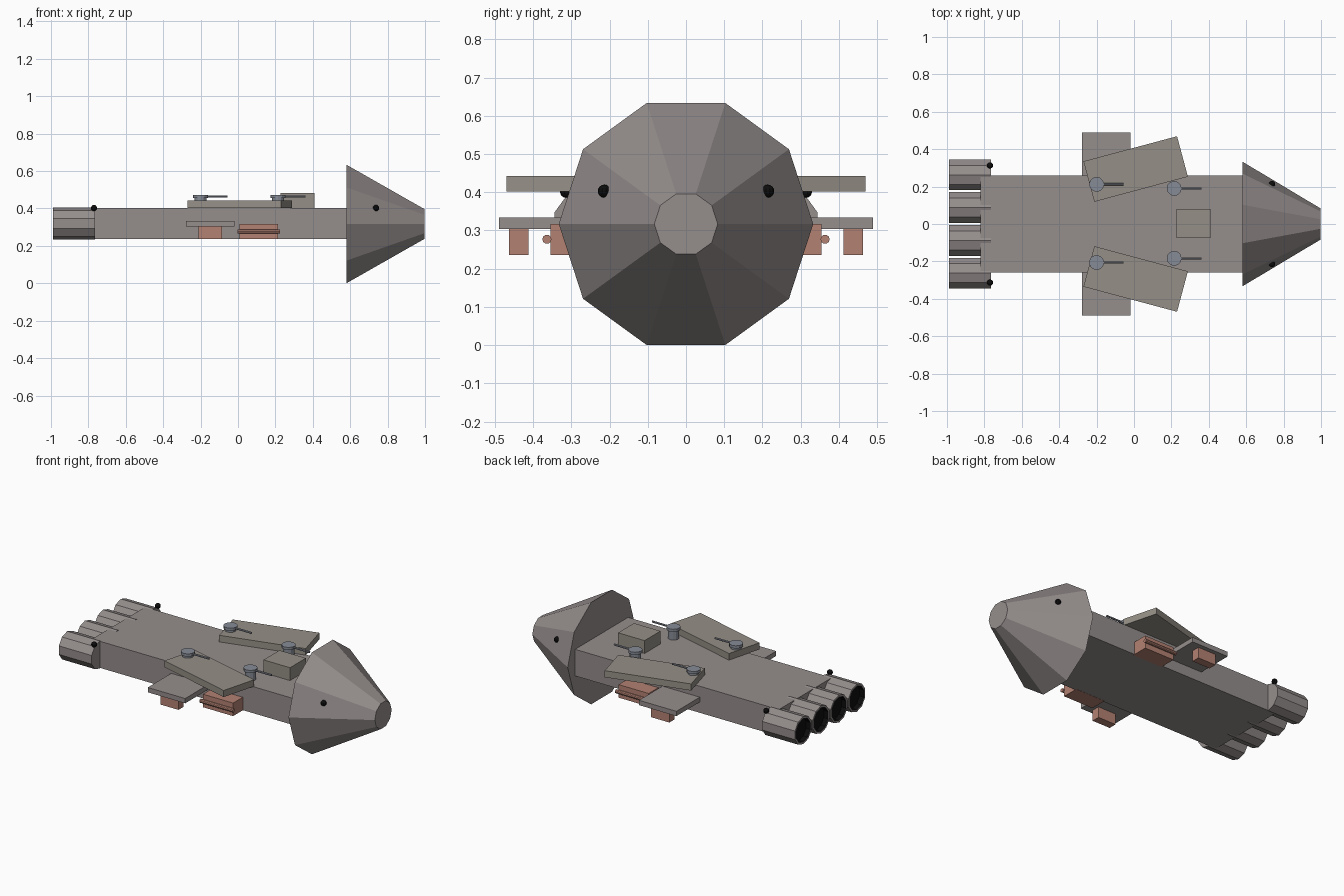
import bpy, bmesh
from math import sin, cos, pi, radians
from mathutils import Matrix, Vector

if "Cube" in bpy.data.objects:
    bpy.data.objects.remove(bpy.data.objects["Cube"])


def material(name, rgb):
    m = bpy.data.materials.new(name)
    m.diffuse_color = (*rgb, 1)
    m.use_nodes = True
    m.node_tree.nodes["Principled BSDF"].inputs["Base Color"].default_value = m.diffuse_color
    return m


HULL = material("hull", (0.30, 0.27, 0.265))
TAN = material("plate_tan", (0.30, 0.275, 0.24))
RED = material("salmon", (0.45, 0.22, 0.17))
STEEL = material("steel", (0.24, 0.26, 0.30))
BLACK = material("black", (0.004, 0.004, 0.004))


def finish(name, bm, *mats):
    bmesh.ops.recalc_face_normals(bm, faces=bm.faces)
    me = bpy.data.meshes.new(name)
    bm.to_mesh(me)
    bm.free()
    for m in mats:
        me.materials.append(m)
    ob = bpy.data.objects.new(name, me)
    bpy.context.collection.objects.link(ob)
    return ob


def box(name, x, y, z, mat, yaw=0):
    """Box from (min, max) ranges, turned about its own vertical axis."""
    bm = bmesh.new()
    size = [r[1] - r[0] for r in (x, y, z)]
    mid = Vector([(r[0] + r[1]) / 2 for r in (x, y, z)])
    bmesh.ops.create_cube(bm, size=1, matrix=Matrix.Translation(mid)
                          @ Matrix.Rotation(yaw, 4, 'Z') @ Matrix.Diagonal((*size, 1)))
    return finish(name, bm, mat)


def lathe(name, profile, centre, mats, axis='X', sides=10, phase=0, dark_from=99):
    """Closed solid of (distance along axis, radius) rings."""
    bm = bmesh.new()
    rings = []
    for t, r in profile:
        ring = []
        for i in range(sides):
            a = 2 * pi * i / sides + phase
            u, v = r * cos(a), r * sin(a)
            p = (t, u, v) if axis == 'X' else (u, v, t)
            ring.append(bm.verts.new(Vector(p) + Vector(centre)))
        rings.append(ring)
    bm.faces.new(rings[0])
    for k, (a, b) in enumerate(zip(rings, rings[1:])):
        for i in range(sides):
            j = (i + 1) % sides
            f = bm.faces.new((a[i], a[j], b[j], b[i]))
            f.material_index = int(k >= dark_from)
    bm.faces.new(rings[-1]).material_index = int(len(rings) - 1 >= dark_from)
    return finish(name, bm, *mats)


def ball(name, centre, r):
    bm = bmesh.new()
    bmesh.ops.create_uvsphere(bm, u_segments=10, v_segments=8, radius=r,
                              matrix=Matrix.Translation(centre))
    return finish(name, bm, BLACK)


# Main hull, nose cone and bridge
box("hull", (-0.82, 0.59), (-0.26, 0.26), (0.237, 0.402), HULL)
lathe("nose_cone", [(0.58, 0.333), (0.998, 0.083)], (0, 0, 0.317), [HULL])
box("bridge", (0.228, 0.41), (-0.075, 0.081), (0.40, 0.482), TAN)

# Four engines with dark recessed nozzles
for n, y in enumerate((-0.263, -0.088, 0.088, 0.263)):
    lathe(f"engine_{n + 1}", [(-0.765, 0.086), (-0.99, 0.086), (-0.99, 0.073), (-0.96, 0.073)],
          (0, y, 0.32), [HULL, BLACK], phase=pi / 2, dark_from=2)

# Side stub plate running through the hull
box("stub_plate", (-0.277, -0.02), (-0.49, 0.49), (0.304, 0.334), HULL)

for s, side in ((1, "left"), (-1, "right")):
    def span(a, b):
        return tuple(sorted((s * a, s * b)))

    # Angled deck plate
    box(f"deck_plate_{side}", (-0.25, 0.268), span(0.182, 0.406), (0.402, 0.443), TAN,
        yaw=s * radians(15))

    # Pod under the stub plate, side pod and its rod
    box(f"hanging_pod_{side}", (-0.21, -0.085), span(0.412, 0.463), (0.236, 0.305), RED)
    box(f"side_pod_{side}", (0.008, 0.215), span(0.25, 0.355), (0.236, 0.317), RED)
    lathe(f"side_rod_{side}", [(-0.003, 0.012), (0.225, 0.012)], (0, s * 0.364, 0.277), [RED])

    # Turrets: base, cap and gun barrel
    for end, x, y in (("rear", -0.20, 0.209), ("front", 0.215, 0.187)):
        lathe(f"turret_{end}_{side}", [(0.402, 0.032), (0.456, 0.032), (0.456, 0.04), (0.473, 0.04)],
              (x, s * y + 0.003, 0), [STEEL], axis='Z', sides=12)
        lathe(f"barrel_{end}_{side}", [(0, 0.006), (0.145, 0.006)],
              (x, s * y + 0.003, 0.464), [STEEL], sides=8)

    # Small black sensor balls
    ball(f"nose_sensor_{side}", (0.738, s * 0.214, 0.403), 0.017)
    ball(f"tail_sensor_{side}", (-0.77, s * 0.313, 0.402), 0.017)
